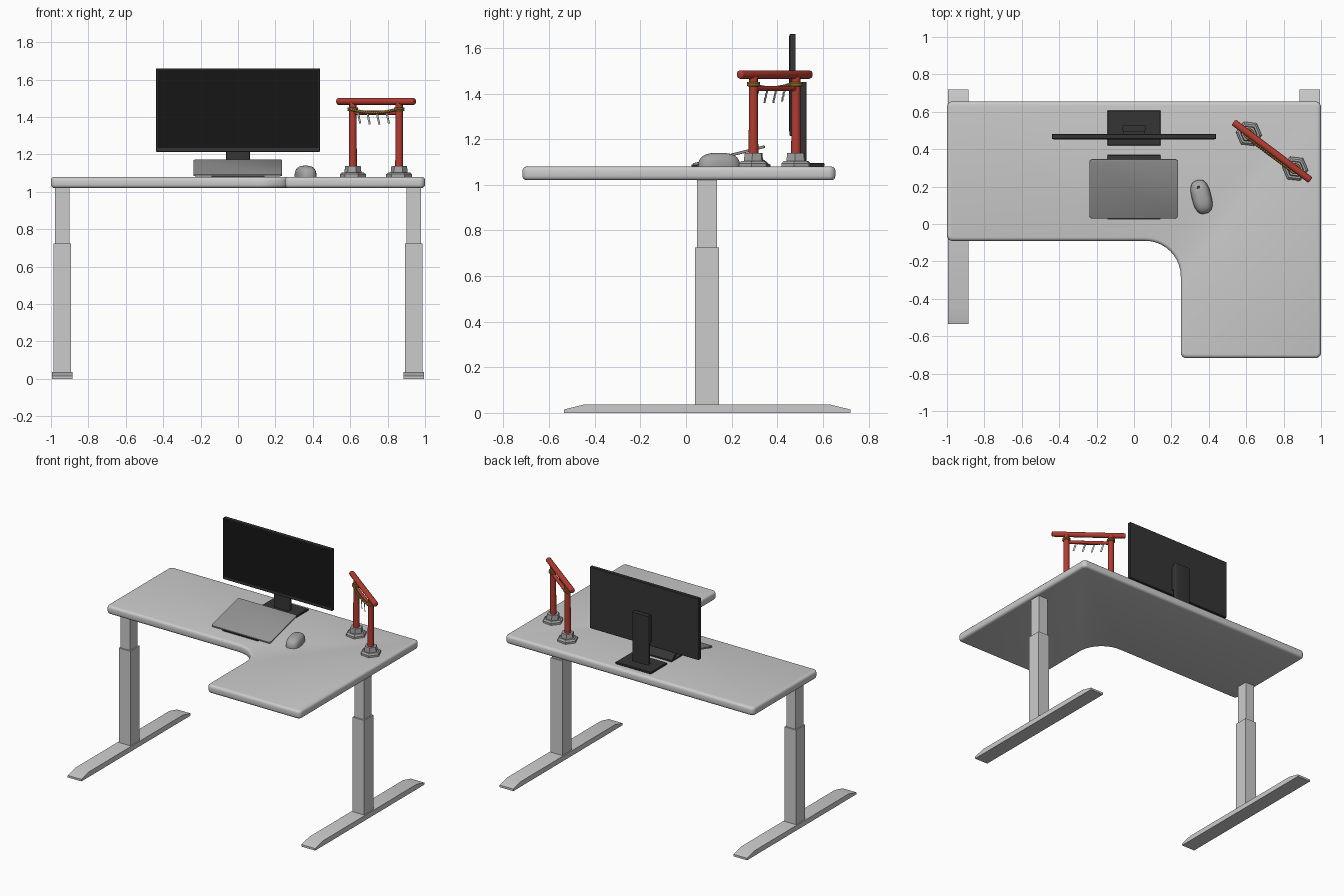
import bpy, bmesh, math
from mathutils import Matrix, Vector

if "Cube" in bpy.data.objects:
    bpy.data.objects.remove(bpy.data.objects["Cube"])

def material(name, r, g, b):
    m = bpy.data.materials.new(name)
    m.diffuse_color = (r, g, b, 1)
    m.use_nodes = True
    m.node_tree.nodes["Principled BSDF"].inputs["Base Color"].default_value = m.diffuse_color
    return m

DARK = material("charcoal", 0.035, 0.035, 0.035)
BLACK = material("screen_black", 0.008, 0.008, 0.008)
RED = material("red_lacquer", 0.45, 0.045, 0.03)
GOLD = material("rope_gold", 0.35, 0.2, 0.03)
MID = material("mid_grey", 0.3, 0.3, 0.3)
STONE = material("stone", 0.38, 0.38, 0.38)

def finish(bm, name, mat=None, matrix=None, bevel=0, segs=2):
    bmesh.ops.recalc_face_normals(bm, faces=bm.faces)
    if bevel:
        edges = [e for e in bm.edges if e.calc_face_angle(0) > math.radians(50)]
        bmesh.ops.bevel(bm, geom=edges, offset=bevel, segments=segs, profile=0.5, affect='EDGES')
    if matrix:
        bm.transform(matrix)
    me = bpy.data.meshes.new(name)
    bm.to_mesh(me)
    bm.free()
    ob = bpy.data.objects.new(name, me)
    bpy.context.collection.objects.link(ob)
    if mat:
        me.materials.append(mat)
    bpy.ops.object.select_all(action='DESELECT')
    ob.select_set(True)
    bpy.context.view_layer.objects.active = ob
    bpy.ops.object.shade_smooth_by_angle(angle=math.radians(35))
    return ob

def box(name, x, y, z, mat=None, matrix=None, bevel=0, segs=2):
    bm = bmesh.new()
    size = [b - a for a, b in (x, y, z)]
    mid = [(a + b) / 2 for a, b in (x, y, z)]
    bmesh.ops.create_cube(bm, size=1, matrix=Matrix.Translation(mid) @ Matrix.Diagonal((*size, 1)))
    return finish(bm, name, mat, matrix, bevel, segs)

def cylinder(name, r1, r2, length, mat, matrix, sides=24, bevel=0):
    bm = bmesh.new()
    bmesh.ops.create_cone(bm, cap_ends=True, segments=sides, radius1=r1, radius2=r2, depth=length)
    return finish(bm, name, mat, matrix, bevel, 3)

def prism(name, pts, z0, z1, mat=None, matrix=None, bevel=0, segs=2):
    bm = bmesh.new()
    face = bm.faces.new([bm.verts.new((p[0], p[1], z0)) for p in pts])
    ext = bmesh.ops.extrude_face_region(bm, geom=[face])
    bmesh.ops.translate(bm, vec=(0, 0, z1 - z0),
                        verts=[v for v in ext['geom'] if isinstance(v, bmesh.types.BMVert)])
    return finish(bm, name, mat, matrix, bevel, segs)

def rounded(corners, steps=8):
    """Outline with right-angled corners (x, y, radius) turned into arcs."""
    out = []
    for i, (x, y, r) in enumerate(corners):
        p = Vector((x, y))
        d1 = (Vector(corners[i - 1][:2]) - p).normalized()
        d2 = (Vector(corners[(i + 1) % len(corners)][:2]) - p).normalized()
        c = p + (d1 + d2) * r
        for k in range(steps + 1):
            t = math.pi / 2 * k / steps
            out.append(c - r * (d2 * math.cos(t) + d1 * math.sin(t)))
    return out

def rect(hx, hy, r):
    return rounded([(-hx, -hy, r), (hx, -hy, r), (hx, hy, r), (-hx, hy, r)], 5)

def tube(name, pts, radius, mat, matrix, cyclic=False):
    cu = bpy.data.curves.new(name, 'CURVE')
    cu.dimensions = '3D'
    cu.bevel_depth, cu.bevel_resolution, cu.use_fill_caps = radius, 2, True
    sp = cu.splines.new('POLY')
    sp.points.add(len(pts) - 1)
    for q, p in zip(sp.points, pts):
        q.co = (*(matrix @ Vector(p)), 1)
    sp.use_cyclic_u = cyclic
    cu.materials.append(mat)
    ob = bpy.data.objects.new(name, cu)
    bpy.context.collection.objects.link(ob)

T = Matrix.Translation

# L-shaped desktop
prism("desktop", rounded([(-1, -0.09, 0.03), (0.25, -0.09, 0.19), (0.25, -0.717, 0.03),
                          (1, -0.717, 0.03), (1, 0.655, 0.03), (-1, 0.655, 0.03)], 10),
      1.02, 1.08, bevel=0.018, segs=3)

# Telescopic legs with tapered feet
side_view = Matrix(((0, 0, 1, 0), (1, 0, 0, 0), (0, 1, 0, 0), (0, 0, 0, 1)))
foot = [(-0.535, 0), (0.72, 0), (0.72, 0.015), (0.63, 0.037), (-0.445, 0.037), (-0.535, 0.015)]
for s, side in ((-1, "left"), (1, "right")):
    c = 0.94 * s
    prism(side + "_foot", foot, c - 0.055, c + 0.055, None, side_view)
    box(side + "_lower_leg", (c - 0.047, c + 0.047), (0.04, 0.145), (0.035, 0.724))
    box(side + "_upper_leg", (c - 0.038, c + 0.038), (0.049, 0.136), (0.72, 1.025))

# Monitor
box("monitor_body", (-0.438, 0.438), (0.454, 0.481), (1.214, 1.66), DARK, bevel=0.002, segs=1)
box("monitor_screen", (-0.43, 0.43), (0.4525, 0.46), (1.234, 1.652), BLACK)
prism("monitor_column", rect(0.063, 0.0165, 0.008), 1.085, 1.45, DARK, T((0, 0.512, 0)))
box("monitor_neck", (-0.06, 0.06), (0.478, 0.5), (1.25, 1.44), DARK)
box("monitor_base", (-0.143, 0.143), (0.42, 0.607), (1.08, 1.095), DARK, bevel=0.003, segs=1)

# Tilted tablet on its stand
tilt = T((-0.001, 0.19, 1.122)) @ Matrix.Rotation(math.radians(14.2), 4, 'X')
prism("tablet", rect(0.2375, 0.1625, 0.015), 0, 0.012, MID, tilt, bevel=0.003)
box("tablet_stand_base", (-0.143, 0.143), (0.025, 0.371), (1.08, 1.088), DARK)
prism("tablet_stand_prop", [(0.35, 1.085), (0.371, 1.085), (0.29, 1.151), (0.272, 1.146)],
      -0.143, 0.143, DARK, side_view)

# Mouse: squared-off dome
mouse_at = T((0.361, 0.145, 1.08)) @ Matrix.Rotation(math.radians(14), 4, 'Z')
bm = bmesh.new()
bmesh.ops.create_uvsphere(bm, u_segments=40, v_segments=24, radius=1)
for v in bm.verts:
    p = [math.copysign(abs(a) ** 0.75, a) for a in v.co]
    v.co = (p[0] * 0.052, p[1] * 0.092, p[2] * 0.06)
cut = bmesh.ops.bisect_plane(bm, geom=bm.verts[:] + bm.edges[:] + bm.faces[:], dist=1e-5,
                             plane_co=(0, 0, 0), plane_no=(0, 0, -1), clear_outer=True)
bmesh.ops.holes_fill(bm, edges=[e for e in bm.edges if e.is_boundary])
finish(bm, "mouse", STONE, mouse_at)
cylinder("mouse_wheel", 0.022, 0.022, 0.018, DARK,
         mouse_at @ T((-0.003, 0.048, 0.034)) @ Matrix.Rotation(math.pi / 2, 4, 'Y'), 20, 0.003)

# Ornamental gate, built along its own x axis
G = T((0.738, 0.389, 0)) @ Matrix.Rotation(math.radians(-37), 4, 'Z')
along = Matrix.Rotation(math.pi / 2, 4, 'Y')
cylinder("gate_top_beam", 0.0185, 0.0185, 0.515, RED, G @ T((0, 0, 1.483)) @ along, 24, 0.008)
cylinder("gate_lower_beam", 0.012, 0.012, 0.32, RED, G @ T((0, 0, 1.422)) @ along, 20)
for x, side in ((-0.155, "left"), (0.155, "right")):
    cylinder(side + "_gate_post", 0.0215, 0.0195, 0.36, RED, G @ T((x, 0, 1.295)))
    cylinder(side + "_gate_plinth", 0.07, 0.07, 0.014, STONE, G @ T((x, 0, 1.087)), 6)
    cylinder(side + "_gate_plinth_chamfer", 0.07, 0.058, 0.01, STONE, G @ T((x, 0, 1.099)), 6)
    cylinder(side + "_gate_plinth_top", 0.046, 0.042, 0.035, STONE, G @ T((x, 0, 1.121)), 6)
    for k in range(2):
        ring = [(x + 0.024 * math.cos(a), 0.024 * math.sin(a), 1.437 + 0.009 * k)
                for a in [i * math.tau / 24 for i in range(24)]]
        tube(side + "_rope_wrap", ring, 0.0055, GOLD, G, True)

# Twisted sagging rope in front of the lower beam
def sag(x):
    return 1.424 + 0.018 * (x / 0.155) ** 2

for k in range(2):
    pts = []
    for i in range(97):
        x, a = -0.155 + 0.31 * i / 96, i * 0.8 + k * math.pi
        pts.append((x, -0.022 + 0.004 * math.cos(a), sag(x) + 0.004 * math.sin(a)))
    tube("rope_strand", pts, 0.005, GOLD, G)

# Hanging zigzag paper streamers
for n in range(4):
    x = -0.096 + 0.064 * n
    for j in range(3):
        a, z = x + 0.006 * (j - 1), sag(x) - 0.006 - 0.019 * j
        quad = [(a - 0.008, z), (a + 0.004, z), (a + 0.009, z - 0.022), (a - 0.003, z - 0.022)]
        prism("paper_streamer", quad, 0.022 + 0.001 * j, 0.024 + 0.001 * j, None,
              G @ Matrix.Rotation(math.pi / 2, 4, 'X'))
